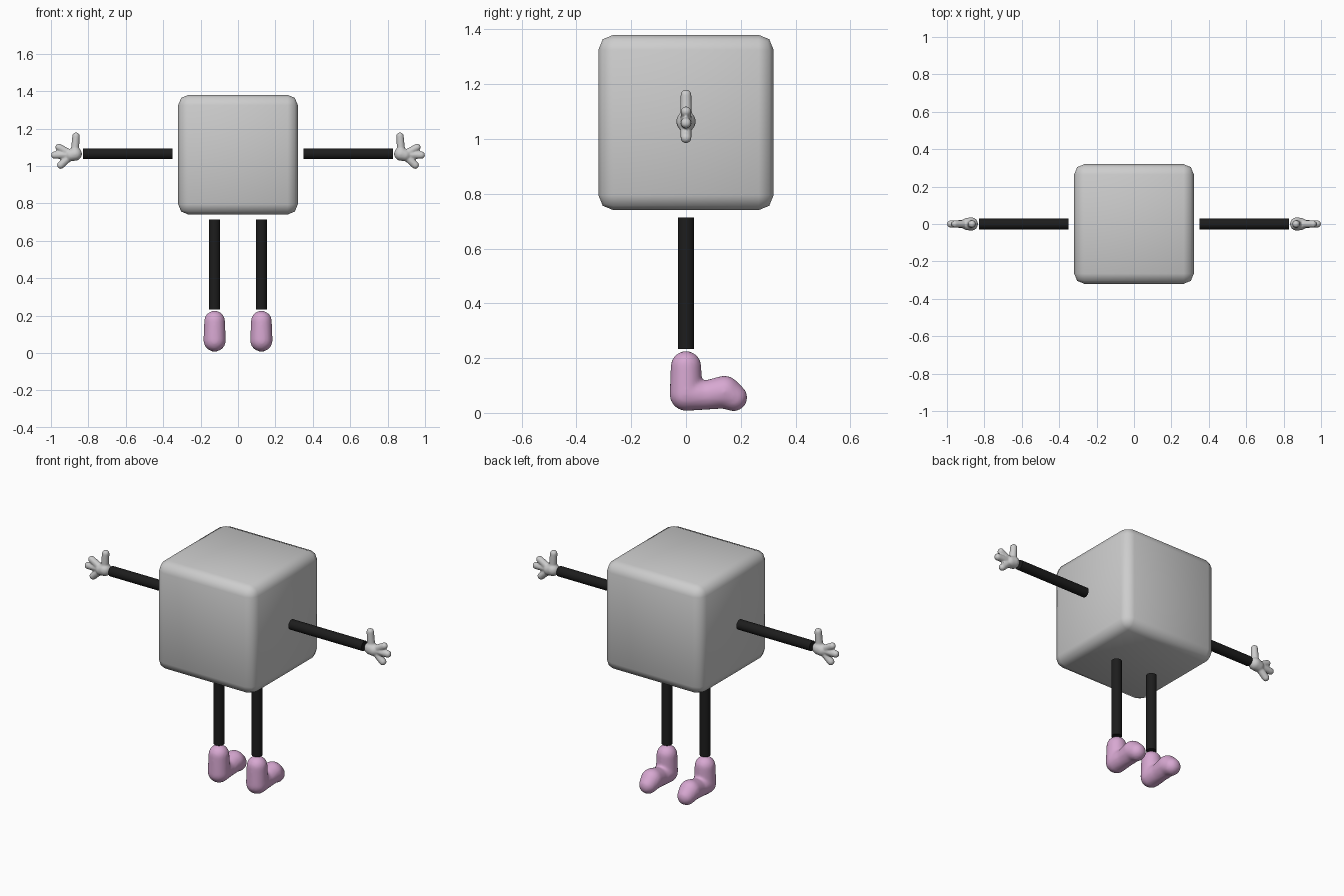
import bpy, bmesh, math
from mathutils import Vector, Matrix

if "Cube" in bpy.data.objects:
    bpy.data.objects.remove(bpy.data.objects["Cube"])


def material(name, rgb):
    m = bpy.data.materials.new(name)
    m.diffuse_color = (*rgb, 1)
    m.use_nodes = True
    m.node_tree.nodes["Principled BSDF"].inputs["Base Color"].default_value = m.diffuse_color
    return m


GREY = material("light grey", (0.61, 0.61, 0.61))
BLACK = material("black", (0.012, 0.012, 0.012))
PINK = material("pink", (0.68, 0.39, 0.64))


def finish(name, bm, mat, mirrored=True):
    bmesh.ops.recalc_face_normals(bm, faces=bm.faces[:])
    me = bpy.data.meshes.new(name)
    bm.to_mesh(me)
    bm.free()
    me.materials.append(mat)
    ob = bpy.data.objects.new(name, me)
    bpy.context.collection.objects.link(ob)
    return ob


def mirror(ob):
    m = ob.modifiers.new("mirror", 'MIRROR')
    m.use_axis[0] = True
    m.use_mirror_merge = False


def rod(name, start, end, radius):
    """Straight capped cylinder, mirrored across x."""
    a, b = Vector(start), Vector(end)
    rot = (b - a).to_track_quat('Z', 'Y').to_matrix().to_4x4()
    bm = bmesh.new()
    bmesh.ops.create_cone(bm, cap_ends=True, segments=24, radius1=radius,
                          radius2=radius, depth=(b - a).length,
                          matrix=Matrix.Translation((a + b) / 2) @ rot)
    for f in bm.faces:
        f.smooth = len(f.verts) == 4
    for e in bm.edges:
        e.smooth = all(f.smooth for f in e.link_faces)
    mirror(finish(name, bm, BLACK))


def ball_points():
    bm = bmesh.new()
    bmesh.ops.create_icosphere(bm, subdivisions=3, radius=1)
    pts = [v.co.copy() for v in bm.verts]
    bm.free()
    return pts


BALL = ball_points()


def soft_part(name, capsules, mat, voxel, smoothing):
    """Tapered capsules (two balls each) fused into one soft skin, mirrored."""
    bm = bmesh.new()
    for pair in capsules:
        verts = [bm.verts.new(Vector(b[:3]) + p * b[3]) for b in pair for p in BALL]
        res = bmesh.ops.convex_hull(bm, input=verts)
        inner = {g for g in res["geom_interior"] if isinstance(g, bmesh.types.BMVert)}
        bmesh.ops.delete(bm, geom=list(inner), context='VERTS')
    ob = finish(name, bm, mat)
    r = ob.modifiers.new("fuse", 'REMESH')
    r.mode = 'VOXEL'
    r.voxel_size = voxel
    r.use_smooth_shade = True
    s = ob.modifiers.new("soften", 'SMOOTH')
    s.factor = 0.5
    s.iterations = smoothing
    mirror(ob)


# Body: rounded cube
bm = bmesh.new()
bmesh.ops.create_cube(bm, size=0.64, matrix=Matrix.Translation((0, 0, 1.06)))
bmesh.ops.bevel(bm, geom=bm.edges[:], offset=0.055, segments=2, profile=0.5,
                affect='EDGES', clamp_overlap=True)
for f in bm.faces:
    f.smooth = True
finish("body", bm, GREY)

# Arms and legs, floating slightly clear of the body
rod("arms", (0.35, 0, 1.065), (0.828, 0, 1.065), 0.029)
rod("legs", (0.125, 0, 0.233), (0.125, 0, 0.713), 0.029)

# Hands: palm, thumb and three fingers
palm = (0.87, 0, 1.064, 0.036)
knuckle = (0.892, 0, 1.058, 0.033)
fingers = [(0.958, 0, 1.100, 0.019), (0.980, 0, 1.058, 0.020), (0.948, 0, 1.004, 0.020)]
hand = [(palm, knuckle),
        ((0.872, 0, 1.08, 0.022), (0.866, 0, 1.160, 0.020))]
hand += [((0.888, 0, 1.06, 0.021), f) for f in fingers]
soft_part("hands", hand, GREY, 0.005, 4)

# Boots: ankle column, instep and bulbous toe
X = 0.125
top, heel = (X, 0, 0.170, 0.056), (X, 0, 0.067, 0.060)
instep, ball, tip = (X, 0.07, 0.064, 0.053), (X, 0.14, 0.076, 0.060), (X, 0.174, 0.056, 0.050)
soft_part("boots", [(top, heel), (heel, instep), (instep, ball), (ball, tip)], PINK, 0.008, 6)
